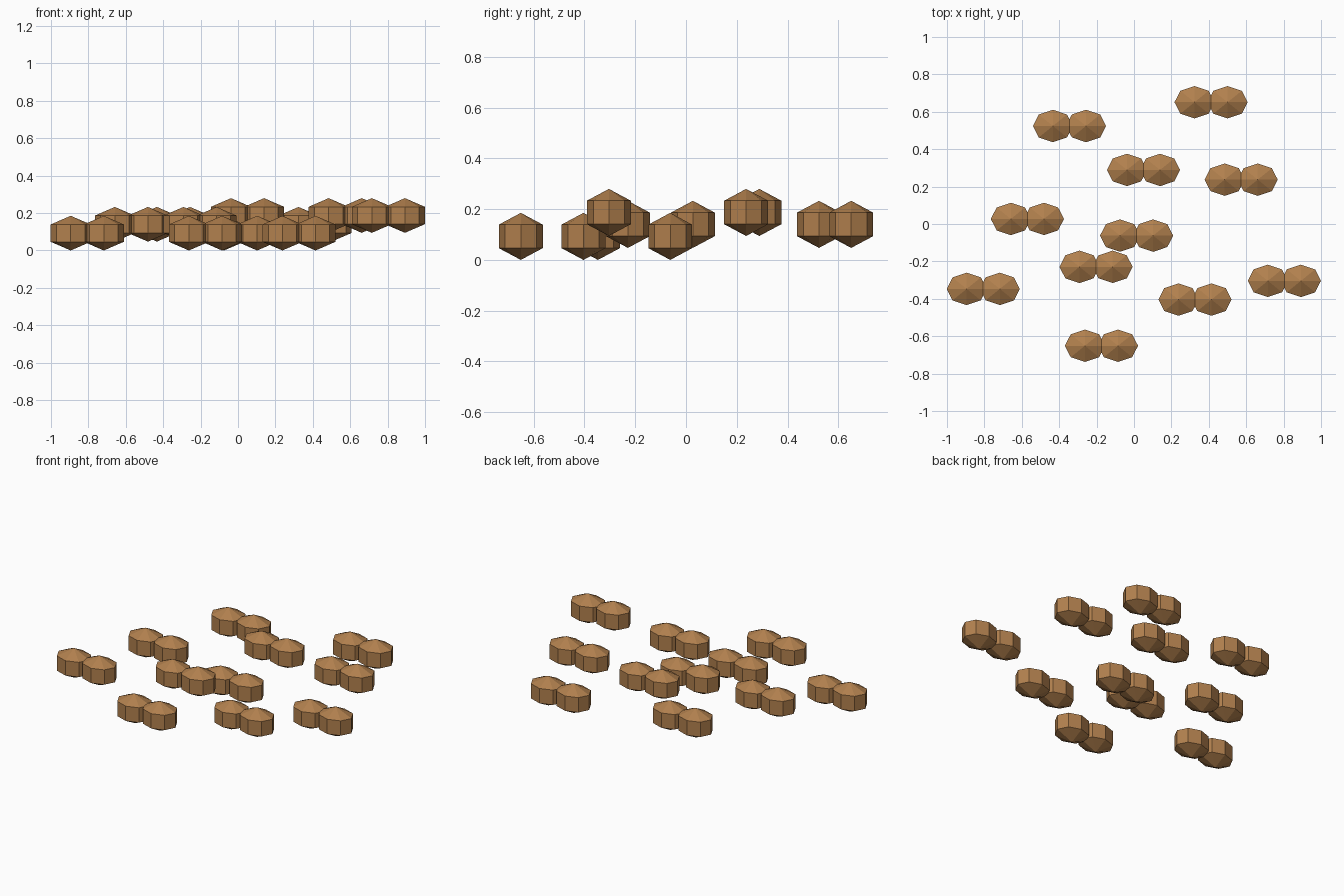
import bpy
import bmesh
from mathutils import Matrix, Vector

default = bpy.data.objects.get("Cube")
if default:
    bpy.data.objects.remove(default, do_unlink=True)

# Single warm brown for every piece
brown = bpy.data.materials.new("warm_brown")
brown.use_nodes = True
colour = (0.44, 0.215, 0.075, 1)
brown.diffuse_color = colour
brown.node_tree.nodes["Principled BSDF"].inputs["Base Color"].default_value = colour

LOBE_SCALE = Vector((0.1236, 0.1, 0.0927))
LOBE_OFFSET = 0.0885          # half the distance between two lobes
LOW, MID, HIGH = 0.0927, 0.14, 0.187


def twin_lobe_mesh():
    """Two overlapping faceted lobes, each a squashed eight-sided ball."""
    bm = bmesh.new()
    for side in (-1, 1):
        place = Matrix.Translation((side * LOBE_OFFSET, 0, 0)) @ Matrix.Diagonal(LOBE_SCALE.to_4d())
        bmesh.ops.create_uvsphere(bm, u_segments=8, v_segments=3, radius=1, matrix=place)
    bmesh.ops.recalc_face_normals(bm, faces=bm.faces)
    mesh = bpy.data.meshes.new("twin_lobe")
    bm.to_mesh(mesh)
    bm.free()
    mesh.materials.append(brown)
    return mesh


# Scattered pieces: x, y and resting level
places = [
    (-0.806, -0.347, LOW), (-0.570, 0.027, MID), (-0.345, 0.524, MID),
    (-0.203, -0.229, MID), (-0.174, -0.651, LOW), (0.014, -0.062, LOW),
    (0.051, 0.289, HIGH), (0.326, -0.404, LOW), (0.412, 0.651, MID),
    (0.573, 0.237, HIGH), (0.804, -0.304, HIGH),
]
lobes = twin_lobe_mesh()
for number, spot in enumerate(places, 1):
    piece = bpy.data.objects.new(f"twin_lobe_{number}", lobes)
    piece.location = spot
    bpy.context.collection.objects.link(piece)
